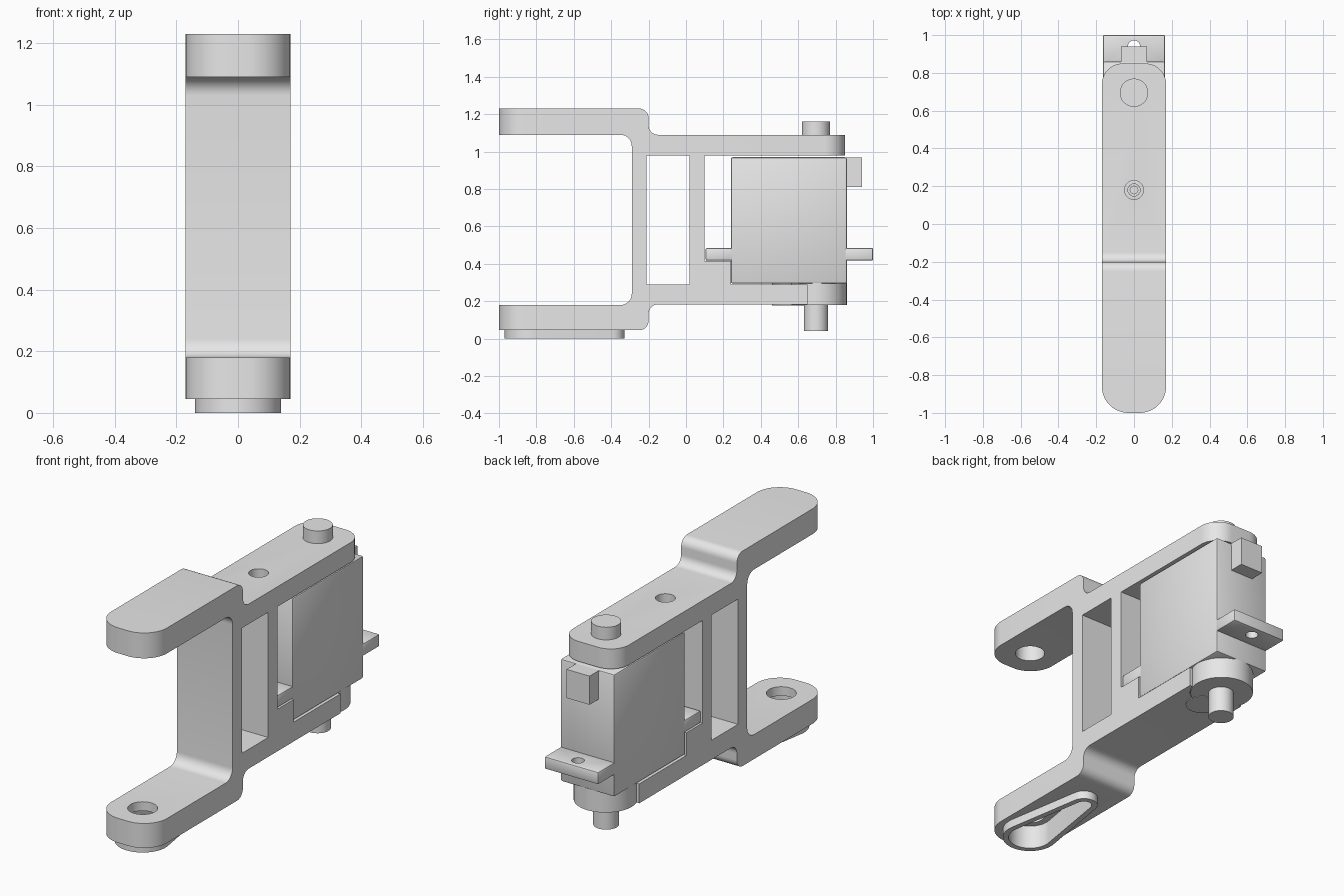
import bpy, bmesh, math
from mathutils import Vector

if "Cube" in bpy.data.objects:
    bpy.data.objects.remove(bpy.data.objects["Cube"], do_unlink=True)

GREY = (0.8, 0.8, 0.8, 1)
grey = bpy.data.materials.new("light_grey")
grey.use_nodes = True
grey.diffuse_color = GREY
grey.node_tree.nodes["Principled BSDF"].inputs["Base Color"].default_value = GREY

HALF = 0.17      # half width of the bracket
AXIS_Y = 0.70    # rear pivot
HORN_Y = -0.83   # front pivot


def finish(name, bm):
    bmesh.ops.recalc_face_normals(bm, faces=bm.faces[:])
    mesh = bpy.data.meshes.new(name)
    bm.to_mesh(mesh)
    bm.free()
    mesh.materials.append(grey)
    obj = bpy.data.objects.new(name, mesh)
    bpy.context.collection.objects.link(obj)
    return obj


def prism(points, offset):
    """Extrude a closed loop of points along an offset vector."""
    bm = bmesh.new()
    face = bm.faces.new([bm.verts.new(p) for p in points])
    new = bmesh.ops.extrude_face_region(bm, geom=[face])["geom"]
    bmesh.ops.translate(bm, vec=offset, verts=[g for g in new if isinstance(g, bmesh.types.BMVert)])
    return bm


def box(name, half_x, y, z, bevel=0):
    loop = [(-half_x, y[0], z[0]), (half_x, y[0], z[0]), (half_x, y[1], z[0]), (-half_x, y[1], z[0])]
    bm = prism(loop, (0, 0, z[1] - z[0]))
    if bevel:
        bmesh.ops.bevel(bm, geom=bm.edges[:], offset=bevel, segments=2, profile=0.5, affect='EDGES')
    return finish(name, bm)


def arc(y, r, a0, a1, z, n):
    return [(r * math.cos(a0 + (a1 - a0) * i / n), y + r * math.sin(a0 + (a1 - a0) * i / n), z)
            for i in range(n + 1)]


def cylinder(name, y, r, z):
    return finish(name, prism(arc(y, r, 0, math.tau, z[0], 48)[:-1], (0, 0, z[1] - z[0])))


def teardrop(name, r_big, y_small, r_small, z):
    """Outline wrapped around a large front circle and a small rear one."""
    tilt = math.asin((r_big - r_small) / (y_small - HORN_Y))
    loop = arc(y_small, r_small, tilt, math.pi - tilt, z[0], 16)
    loop += arc(HORN_Y, r_big, math.pi - tilt, math.tau + tilt, z[0], 32)
    return finish(name, prism(loop, (0, 0, z[1] - z[0])))


def filleted(corners, steps=8):
    """Round the corners of a side profile given as (y, z, radius)."""
    out = []
    for i, (y, z, r) in enumerate(corners):
        p = Vector((0, y, z))
        if not r:
            out.append(p)
            continue
        a = (Vector((0, *corners[i - 1][:2])) - p).normalized() * r
        b = (Vector((0, *corners[(i + 1) % len(corners)][:2])) - p).normalized() * r
        for k in range(steps + 1):
            t = math.pi / 2 * k / steps
            out.append(p + a * (1 - math.sin(t)) + b * (1 - math.cos(t)))
    return out


def cut(obj, *cutters):
    bpy.context.view_layer.objects.active = obj
    for c in cutters:
        mod = obj.modifiers.new("cut", 'BOOLEAN')
        mod.operation, mod.solver, mod.object = 'DIFFERENCE', 'EXACT', c
        bpy.ops.object.modifier_apply(modifier=mod.name)
        bpy.data.objects.remove(c, do_unlink=True)


# Bracket: fork arms in front, motor cradle behind
profile = filleted([
    (-1, 0.045, 0), (-0.2, 0.045, 0.05), (-0.2, 0.183, 0.05), (0.65, 0.183, 0), (0.65, 0.29, 0),
    (0.24, 0.29, 0), (0.24, 0.415, 0), (0.1, 0.415, 0), (0.1, 0.98, 0), (0.85, 0.98, 0),
    (0.85, 1.09, 0), (-0.2, 1.09, 0.05), (-0.2, 1.23, 0.05), (-1, 1.23, 0), (-1, 1.09, 0),
    (-0.29, 1.09, 0.06), (-0.29, 0.18, 0.06), (-1, 0.18, 0)])
bm = prism([p - Vector((HALF, 0, 0)) for p in profile], (2 * HALF, 0, 0))
for end, radius in ((-1, 0.14), (0.85, 0.11)):
    edges = [e for e in bm.edges if all(abs(v.co.y - end) < 1e-4 for v in e.verts)
             and abs(e.verts[0].co.x - e.verts[1].co.x) < 1e-4]
    bmesh.ops.bevel(bm, geom=edges, offset=radius, segments=12, profile=0.5, affect='EDGES')
bracket = finish("bracket", bm)
cut(bracket,
    box("window_cutter", 0.3, (-0.21, 0.02), (0.29, 0.98)),
    cylinder("upper_socket_cutter", HORN_Y, 0.075, (1.0, 1.18)),
    cylinder("lower_hole_cutter", HORN_Y, 0.075, (0.0, 0.25)),
    teardrop("pocket_cutter", 0.11, -0.4, 0.04, (-0.1, 0.13)),
    cylinder("driver_hole_cutter", 0.18, 0.05, (0.9, 1.2)),
    cylinder("screw_hole_cutter", 0.18, 0.02, (0.33, 0.5)),
    cylinder("gearbox_cutter", AXIS_Y, 0.162, (0.1, 0.35)))

# Raised rim around the horn pocket
rim = teardrop("horn_rim", 0.14, -0.4, 0.07, (0, 0.05))
cut(rim, teardrop("rim_cutter", 0.11, -0.4, 0.04, (-0.1, 0.2)))

# Upper pivot
pin = cylinder("pivot_pin", AXIS_Y - 0.005, 0.075, (1.08, 1.16))

# Motor
case = box("motor_case", 0.165, (0.24, 0.86), (0.295, 0.97), 0.01)
tabs = []
for name, y, hole in (("front_tab", (0.105, 0.25), 0.18), ("rear_tab", (0.85, 1.0), 0.94)):
    tab = box(name, 0.165, y, (0.417, 0.485), 0.008)
    cut(tab, cylinder("tab_hole_cutter", hole, 0.032, (0.3, 0.6)))
    tabs.append(tab)
gearbox = cylinder("gearbox", AXIS_Y, 0.16, (0.18, 0.3))
idler = cylinder("idler_housing", 0.545, 0.085, (0.178, 0.3))
shaft = cylinder("output_shaft", AXIS_Y - 0.005, 0.065, (0.04, 0.2))
plug = box("cable_plug", 0.07, (0.85, 0.94), (0.81, 0.968))

# Smooth the curved walls and keep the edges sharp
for obj in (bracket, rim, pin, case, gearbox, idler, shaft, *tabs):
    bpy.ops.object.select_all(action='DESELECT')
    obj.select_set(True)
    bpy.context.view_layer.objects.active = obj
    bpy.ops.object.shade_smooth_by_angle(angle=math.radians(30))
